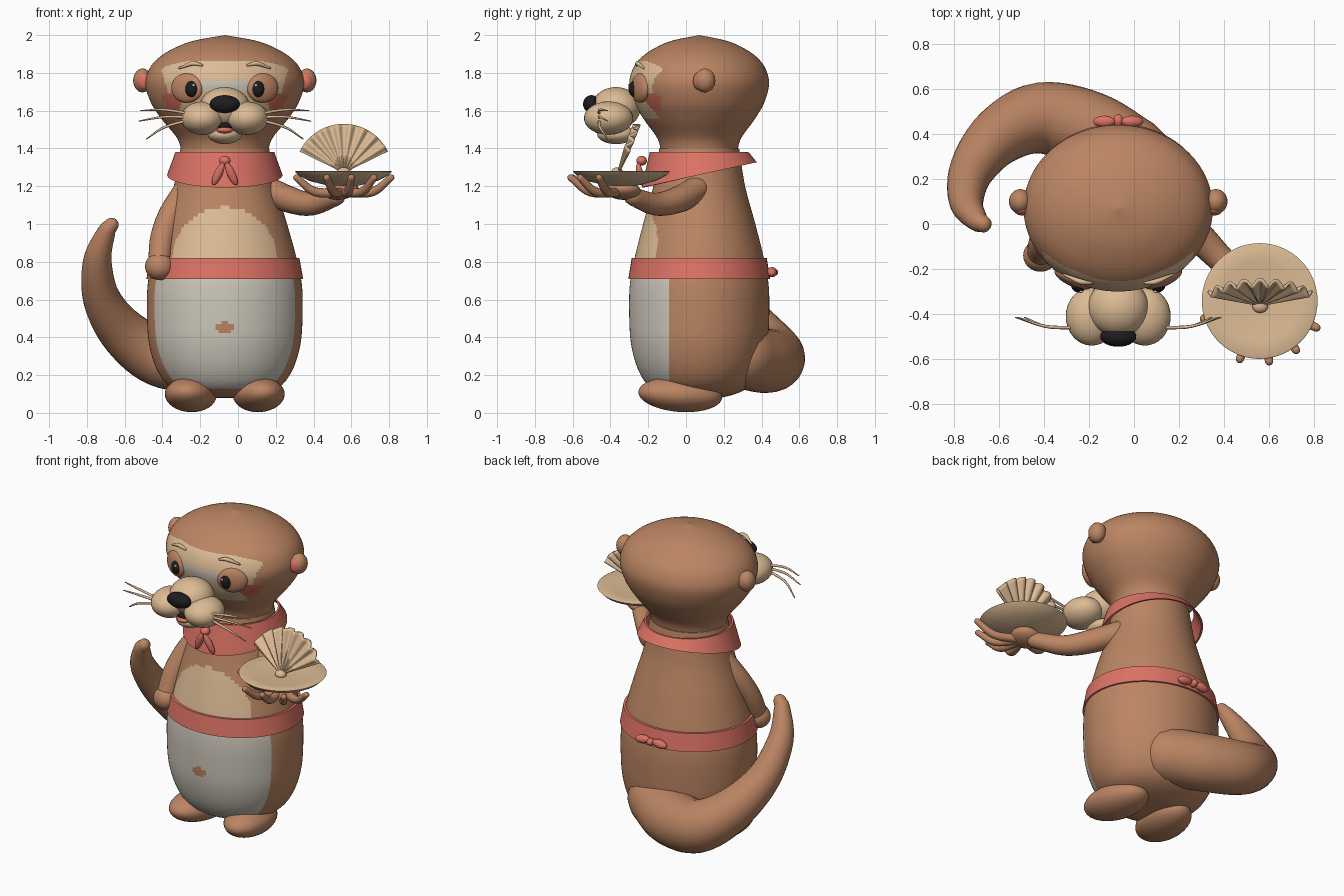
import bpy, bmesh, math
from mathutils import Vector

default_cube = bpy.data.objects.get("Cube")
if default_cube:
    bpy.data.objects.remove(default_cube, do_unlink=True)

MID_X, MID_Y = -.07, .07   # vertical axis of the standing body


def make_material(name, red, green, blue):
    material = bpy.data.materials.new(name)
    material.use_nodes = True
    color = (red, green, blue, 1)
    material.diffuse_color = color
    shader = material.node_tree.nodes["Principled BSDF"]
    shader.inputs["Base Color"].default_value = color
    shader.inputs["Roughness"].default_value = .7
    return material


brown = make_material("brown fur", .5, .235, .125)
cream = make_material("cream", .72, .5, .3)
white = make_material("pale belly", .62, .58, .5)
red = make_material("coral red", .72, .17, .13)
blush = make_material("cheek blush", .58, .14, .09)
black = make_material("black", .012, .012, .014)


def smooth_points(points, steps=6):
    """Catmull-Rom samples through tuples of any length."""
    points = [Vector(p) for p in points]
    padded = [points[0] * 2 - points[1]] + points + [points[-1] * 2 - points[-2]]
    result = []
    for a, b, c, d in zip(padded, padded[1:], padded[2:], padded[3:]):
        for step in range(steps):
            t = step / steps
            result.append((b * 2 + (c - a) * t + (a * 2 - b * 5 + c * 4 - d) * t * t
                           + (b * 3 - a - c * 3 + d) * t ** 3) / 2)
    return result + [points[-1]]


def finish(obj, materials, angle=40):
    for material in materials:
        obj.data.materials.append(material)
    bpy.ops.object.select_all(action='DESELECT')
    obj.select_set(True)
    bpy.context.view_layer.objects.active = obj
    bpy.ops.object.shade_smooth_by_angle(angle=math.radians(angle))
    return obj


def mesh_object(name, bm, materials, rule=None, angle=40):
    bmesh.ops.recalc_face_normals(bm, faces=bm.faces)
    if rule:
        for face in bm.faces:
            face.material_index = rule(face.calc_center_median())
    mesh = bpy.data.meshes.new(name)
    bm.to_mesh(mesh)
    bm.free()
    obj = bpy.data.objects.new(name, mesh)
    bpy.context.collection.objects.link(obj)
    return finish(obj, materials, angle)


def grid_faces(bm, rows, closed):
    for low, high in zip(rows, rows[1:]):
        count = len(low)
        for i in range(count if closed else count - 1):
            j = (i + 1) % count
            bm.faces.new((low[i], low[j], high[j], high[i]))


def lathe(name, profile, depth, materials, rule=None, cuts=(), segments=128):
    """Elliptical turned shape; profile holds (height, radius)."""
    bm = bmesh.new()
    rows = []
    for z, radius in profile:
        radius = max(radius, .001)
        angles = [math.tau * i / segments for i in range(segments)]
        rows.append([bm.verts.new((MID_X + radius * math.cos(a),
                                   MID_Y + radius * depth * math.sin(a), z)) for a in angles])
    grid_faces(bm, rows, True)
    bm.faces.new(rows[0])
    bm.faces.new(rows[-1])
    for place, normal in cuts:
        bmesh.ops.bisect_plane(bm, geom=bm.verts[:] + bm.edges[:] + bm.faces[:],
                               plane_co=place, plane_no=normal)
    return mesh_object(name, bm, materials, rule)


def blob(name, center, size, material, turn=(0, 0, 0)):
    bpy.ops.mesh.primitive_uv_sphere_add(segments=32, ring_count=20, location=center,
                                         rotation=[math.radians(a) for a in turn])
    obj = bpy.context.object
    obj.name = obj.data.name = name
    obj.scale = size
    return finish(obj, [material])


def tube(name, path, material, resolution=6):
    """Round-ended tube; path holds (x, y, z, radius)."""
    samples = smooth_points(path)

    def cap(end, neighbour):
        out = (end.xyz - neighbour.xyz).normalized()
        angles = [math.radians(a) for a in (25, 50, 70, 86)]
        return [(*(end.xyz + out * end.w * math.sin(a)), end.w * math.cos(a)) for a in angles]

    samples = cap(samples[0], samples[1])[::-1] + samples + cap(samples[-1], samples[-2])
    curve = bpy.data.curves.new(name, 'CURVE')
    curve.dimensions = '3D'
    curve.bevel_depth = 1
    curve.bevel_resolution = resolution
    curve.use_fill_caps = True
    spline = curve.splines.new('POLY')
    spline.points.add(len(samples) - 1)
    for point, (x, y, z, radius) in zip(spline.points, samples):
        point.co = (x, y, z, 1)
        point.radius = radius
    obj = bpy.data.objects.new(name, curve)
    bpy.context.collection.objects.link(obj)
    bpy.ops.object.select_all(action='DESELECT')
    obj.select_set(True)
    bpy.context.view_layer.objects.active = obj
    bpy.ops.object.convert(target='MESH')
    return finish(bpy.context.object, [material], 60)


# Body with pale belly, cream chest and a small navel
def body_color(p):
    side = p.x - MID_X
    if p.y > -.09:
        return 0
    if math.hypot(side / .05, (p.z - .455) / .028) < 1:
        return 0
    if .13 < p.z < .77:
        return 2
    return 1 if p.z > .77 and math.hypot(side / .28, (p.z - .8) / .29) < 1 else 0


body_profile = [(.08, 0), (.085, .15), (.13, .28), (.22, .355), (.36, .4), (.52, .412),
                (.68, .408), (.82, .38), (1, .33), (1.2, .27), (1.4, .235)]
lathe("body", smooth_points(body_profile, 10), .9, [brown, cream, white], body_color,
      [((0, -.09, 0), (0, 1, 0)), ((0, 0, .13), (0, 0, 1))], 160)


# Head with cream mask, pale bridge and blush
def head_color(p):
    side = abs(p.x - MID_X)
    if p.y > -.13:
        return 0
    if math.hypot((side - .29) / .065, (p.z - 1.645) / .045) < 1:
        return 3
    if side < .13 and 1.7 < p.z < 1.76:
        return 2
    floor = 1.56 if side < .24 else 1.665
    top = 1.865 - max(0, side - .19) * .25
    return 1 if floor < p.z < top and side < .29 + (p.z - 1.65) * .27 else 0


head_profile = [(1.36, .225), (1.45, .25), (1.55, .33), (1.64, .39), (1.74, .42), (1.82, .4),
                (1.88, .35), (1.93, .27), (1.97, .165), (2, 0)]
lathe("head", smooth_points(head_profile, 10), .88, [brown, cream, white, blush], head_color,
      segments=160)

# Muzzle, nose and mouth
blob("muzzle_bridge", (MID_X, -.37, 1.615), (.135, .13, .11), cream)
blob("chin", (MID_X, -.37, 1.475), (.09, .1, .052), cream)
blob("mouth", (MID_X, -.43, 1.52), (.06, .05, .025), black)
blob("tongue", (MID_X, -.445, 1.497), (.045, .045, .02), red)
blob("nose", (MID_X, -.5, 1.635), (.08, .045, .047), black)

# Paired parts of the face and the feet
for side, label in ((-1, "right"), (1, "left")):
    def at(offset, y, z):
        return (MID_X + side * offset, y, z)

    blob(label + "_muzzle_cheek", at(.118, -.41, 1.56), (.115, .13, .088), cream)
    blob(label + "_eye_patch", at(.2, -.242, 1.72), (.09, .035, .078), brown, (0, 0, side * 24))
    blob(label + "_eye", at(.175, -.268, 1.715), (.035, .036, .045), black)
    blob(label + "_eye_glint", at(.165, -.3, 1.735), (.008, .006, .008), white)
    blob(label + "_ear", at(.435, .1, 1.76), (.05, .055, .063), brown)
    blob(label + "_inner_ear", at(.428, .065, 1.757), (.036, .027, .046), red)
    tube(label + "_eyebrow", [(*at(.12, -.262, 1.84), .006), (*at(.17, -.255, 1.85), .012),
                              (*at(.24, -.225, 1.825), .005)], cream, 3)
    for start, reach, tip in ((1.585, .445, 1.6), (1.565, .455, 1.545), (1.55, .415, 1.45)):
        tube(label + "_whisker", [(*at(.19, -.46, start), .008),
                                  (*at(.32, -.455, (start + tip) / 2 + .012), .007),
                                  (*at(reach, -.415, tip), .003)], cream, 2)
    blob(label + "_foot", at(.18, -.03, .097), (.135, .225, .092), brown, (-4, 0, side * 8))
    # Neckerchief tails and belt bow loops
    blob(label + "_scarf_tail", at(.035, -.245, 1.265), (.022, .018, .066), red,
         (8, side * -25, 0))
    blob(label + "_belt_bow_loop", at(.062, .455, .745), (.05, .026, .026), red, (0, side * 8, 0))

blob("scarf_knot", (MID_X, -.235, 1.335), (.03, .028, .026), red)
blob("belt_bow_knot", (MID_X, .46, .745), (.022, .028, .022), red)


# Flared neckerchief, dipping toward the front
def band(name, rings, depth):
    bm = bmesh.new()
    rows = []
    for radius, height, slope in rings:
        angles = [math.tau * i / 96 for i in range(96)]
        rows.append([bm.verts.new((MID_X + radius * math.cos(a), MID_Y + radius * depth * math.sin(a),
                                   height + slope * math.sin(a))) for a in angles])
    grid_faces(bm, rows + rows[:1], True)
    mesh_object(name, bm, [red])


band("neckerchief", [(.262, 1.38, 0), (.305, 1.26, .067), (.293, 1.26, .067), (.25, 1.38, 0)], 1)
band("belt", [(.395, .82, 0), (.415, .71, 0), (.38, .71, 0), (.36, .82, 0)], .905)

# Tail sweeping round to the side and up
tube("tail", [(0, .3, .3, .17), (-.2, .42, .275, .17), (-.42, .47, .3, .158), (-.6, .39, .42, .13),
              (-.72, .24, .6, .1), (-.745, .1, .8, .076), (-.7, .02, .95, .05),
              (-.67, 0, .995, .038)], brown, 12)

# Arms and hands
tube("right_arm", [(-.28, .03, 1.19, .055), (-.355, -.02, 1.05, .066), (-.4, -.08, .92, .066),
                   (-.415, -.13, .8, .06)], brown, 10)
blob("right_hand", (-.415, -.14, .775), (.077, .072, .072), brown)
tube("left_arm", [(.15, .06, 1.185, .07), (.27, -.04, 1.13, .07), (.39, -.16, 1.105, .06),
                  (.52, -.28, 1.145, .048)], brown, 10)
blob("left_palm", (.55, -.33, 1.175), (.09, .09, .045), brown, (0, -10, 0))
for x, y in ((.47, -.6), (.6, -.61), (.72, -.56), (.81, -.46), (.31, -.42)):
    tube("left_finger", [(.56, -.35, 1.17, .025), (.56 + (x - .56) * .6, -.35 + (y + .35) * .6, 1.17, .024),
                         (x, y, 1.245, .018)], brown, 4)

# Lower shell: shallow dish resting on the hand
bm = bmesh.new()
rows = []
for radius, z in ((.001, 1.2), (.09, 1.205), (.18, 1.228), (.235, 1.255), (.257, 1.277),
                  (.25, 1.281), (.18, 1.273), (.001, 1.265)):
    rows.append([bm.verts.new((.558 + radius * math.cos(math.tau * i / 64),
                               -.342 + radius * math.sin(math.tau * i / 64), z)) for i in range(64)])
grid_faces(bm, rows, True)
mesh_object("lower_shell", bm, [cream])

# Upper shell: ribbed fan leaning back
bm = bmesh.new()
rows = []
for ring in range(13):
    reach = .02 + .24 * ring / 12
    row = []
    for i in range(97):
        angle = math.radians(26 + 128 * i / 96)
        height = reach * math.sin(angle)
        ripple = .06 * reach * math.cos(math.tau * 8 * i / 96)
        row.append(bm.verts.new((.56 + reach * math.cos(angle), -.365 + height * .38 + ripple,
                                 1.27 + height)))
    rows.append(row)
grid_faces(bm, rows, False)
fan = mesh_object("upper_shell", bm, [cream], angle=60)
fan.modifiers.new("thickness", 'SOLIDIFY').thickness = .012
blob("shell_hinge", (.56, -.365, 1.275), (.035, .03, .025), cream)
